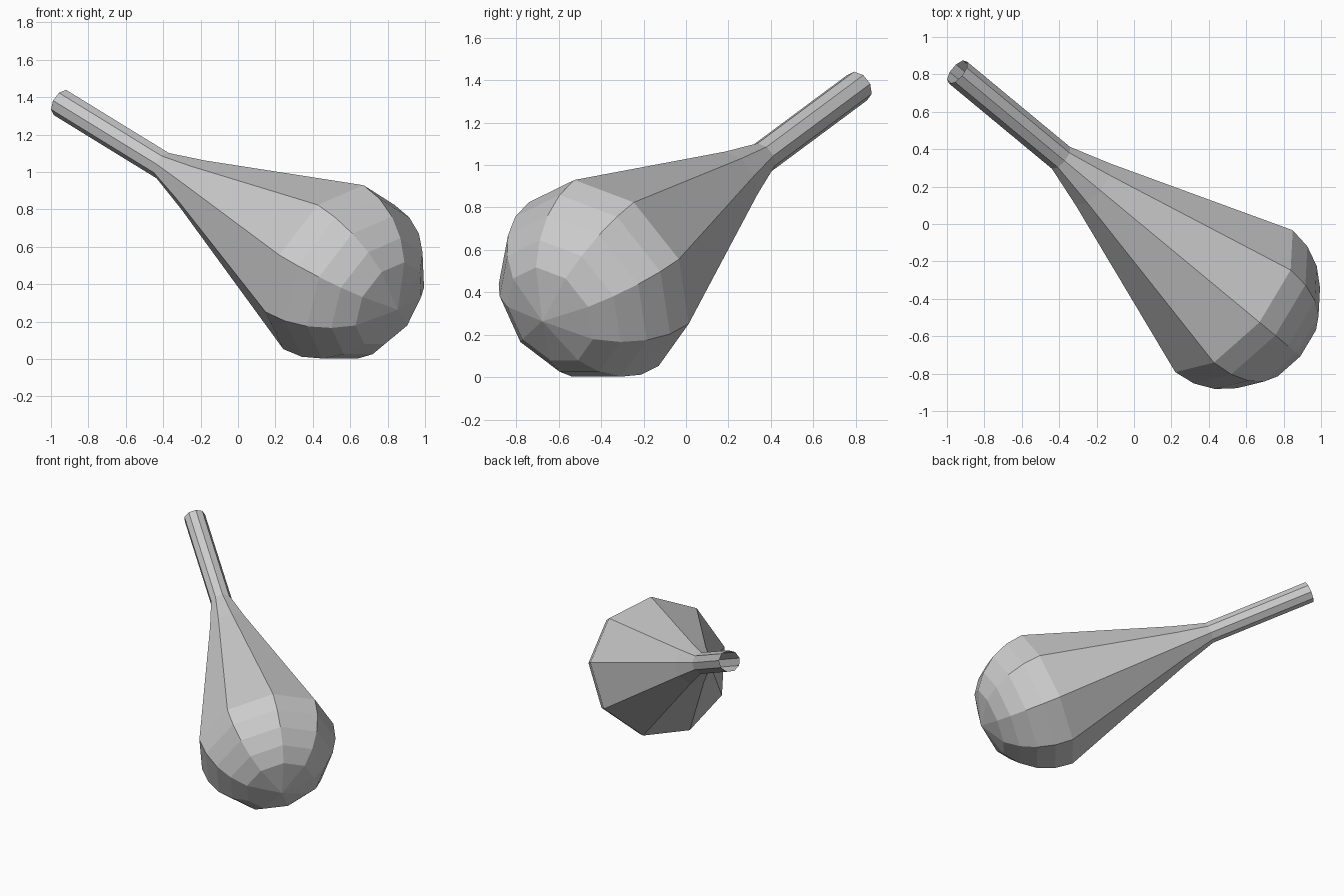
import bpy, bmesh, math
from mathutils import Vector

if "Cube" in bpy.data.objects:
    bpy.data.objects.remove(bpy.data.objects["Cube"])

SIDES = 9
TIP = Vector((-0.945, 0.813, 1.37))
AXIS = Vector((0.696, -0.5765, -0.428)).normalized()   # from open tip to bulb pole
UP = (Vector((0, 0, 1)) - AXIS * AXIS.z).normalized()  # first vertex of each ring points up
SIDE = AXIS.cross(UP)

# Profile as (distance along axis, radius): open tube, flaring neck, rounded bulb
BULB_START, BULB_R = 2.085, 0.5
profile = [(0, 0.077), (0.79, 0.077), (1.03, 0.147)]
for deg in (0, 15, 30, 45, 60):
    a = math.radians(deg)
    profile.append((BULB_START + BULB_R * math.sin(a), BULB_R * math.cos(a)))

bm = bmesh.new()
rings = []
for t, r in profile:
    ring = []
    for i in range(SIDES):
        a = math.tau * i / SIDES
        ring.append(bm.verts.new(TIP + AXIS * t + (UP * math.cos(a) + SIDE * math.sin(a)) * r))
    rings.append(ring)

# Side walls
for lo, hi in zip(rings, rings[1:]):
    for i in range(SIDES):
        j = (i + 1) % SIDES
        bm.faces.new((lo[i], lo[j], hi[j], hi[i]))

# Pole fan closing the bulb; the tube tip stays open
pole = bm.verts.new(TIP + AXIS * (BULB_START + BULB_R))
for i in range(SIDES):
    bm.faces.new((rings[-1][i], rings[-1][(i + 1) % SIDES], pole))

mesh = bpy.data.meshes.new("bulb_with_tube")
bm.to_mesh(mesh)
bm.free()
obj = bpy.data.objects.new("bulb_with_tube", mesh)
bpy.context.collection.objects.link(obj)
